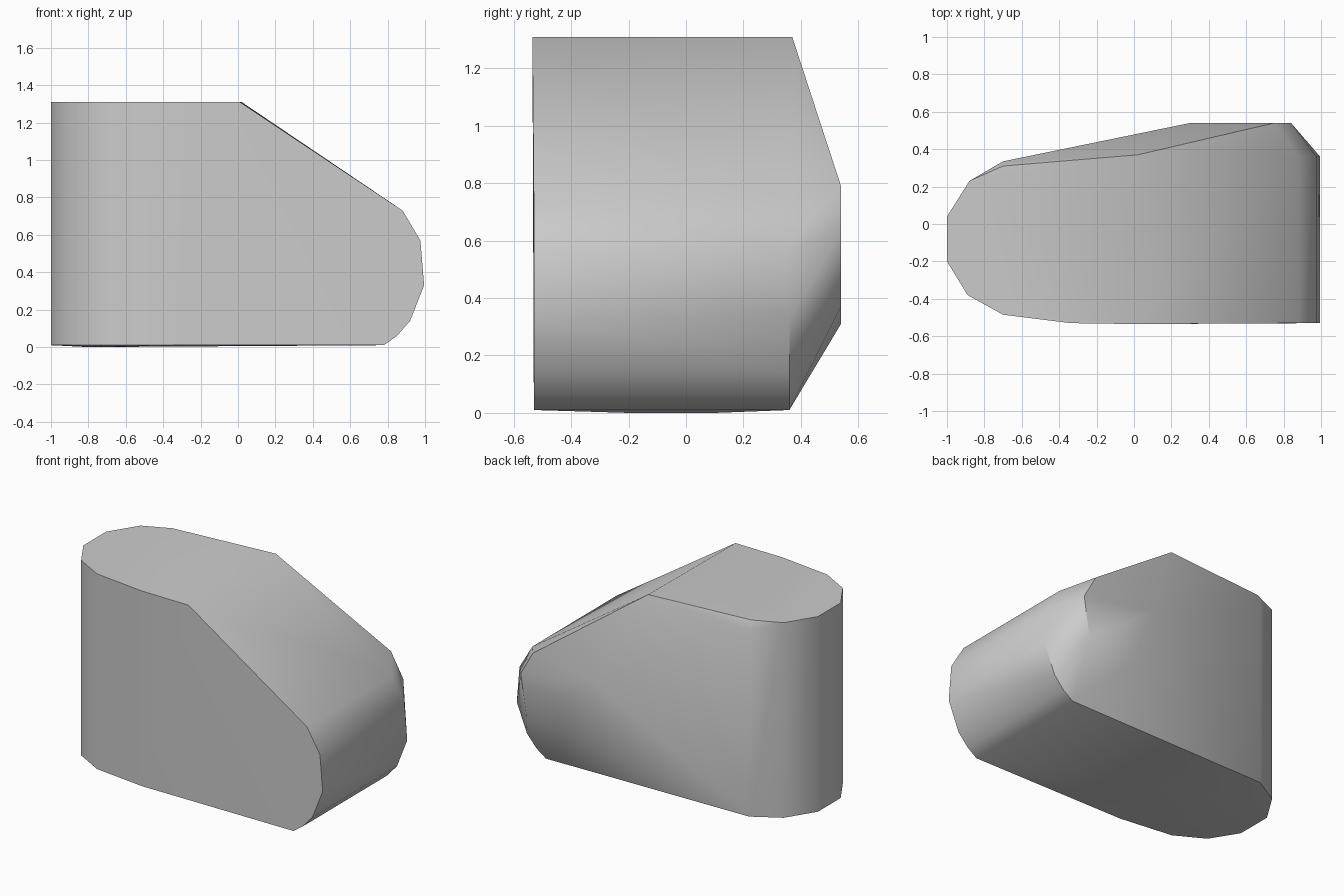
import bpy
import bmesh
import math

cube = bpy.data.objects.get("Cube")
if cube:
    bpy.data.objects.remove(cube, do_unlink=True)

GREY = (0.6, 0.6, 0.6, 1.0)
FRONT, SHOULDER, BACK = -0.535, 0.36, 0.54
TOP, BOTTOM = 1.31, 0.01


def make_material(name, colour):
    mat = bpy.data.materials.new(name)
    mat.use_nodes = True
    mat.diffuse_color = colour
    mat.node_tree.nodes["Principled BSDF"].inputs["Base Color"].default_value = colour
    return mat


# Rounded upright end, as a plan outline (x, y)
upright_end = [(-0.34, -0.53), (-0.7, -0.485), (-0.89, -0.38), (-1.0, -0.2),
               (-1.0, 0.04), (-0.88, 0.23)]
# Sloped nose, as a side profile (x, z)
nose = [(0.88, 0.73), (0.975, 0.57), (0.995, 0.33), (0.92, 0.14),
        (0.85, 0.06), (0.78, BOTTOM)]
# Raised facet on the back, as a side outline (x, z)
back_facet = [(0.75, 0.79), (0.84, 0.63), (0.8, 0.37), (0.47, 0.31), (0.3, 0.72)]

points = [(x, y, z) for x, y in upright_end for z in (BOTTOM, TOP)]
points += [(x, y, z) for x, z in nose for y in (FRONT + 0.005, SHOULDER)]
points += [(x, BACK, z) for x, z in back_facet]
# Corners of the roof and the slightly wider rear edge
points += [(0.01, FRONT, TOP), (0.02, 0.37, TOP), (-0.7, 0.31, TOP),
           (-0.7, 0.335, BOTTOM), (-0.7, 0.335, TOP - 0.06),
           (-0.8, -0.2, 0.0), (-0.8, 0.1, 0.0)]

# Faceted solid wrapped around the outlines
bm = bmesh.new()
for p in points:
    bm.verts.new(p)
hull = bmesh.ops.convex_hull(bm, input=bm.verts[:])
loose = {g for g in hull["geom_interior"] + hull["geom_unused"]
         if isinstance(g, bmesh.types.BMVert)}
bmesh.ops.delete(bm, geom=list(loose), context="VERTS")
bmesh.ops.dissolve_limit(bm, angle_limit=math.radians(0.5),
                         verts=bm.verts[:], edges=bm.edges[:])
bmesh.ops.recalc_face_normals(bm, faces=bm.faces[:])

mesh = bpy.data.meshes.new("wedge_body")
bm.to_mesh(mesh)
bm.free()
mesh.materials.append(make_material("plain_grey", GREY))
body = bpy.data.objects.new("wedge_body", mesh)
bpy.context.collection.objects.link(body)

# Soft rounded ends, crisp borders
bpy.ops.object.select_all(action="DESELECT")
body.select_set(True)
bpy.context.view_layer.objects.active = body
bpy.ops.object.shade_smooth_by_angle(angle=math.radians(40))
